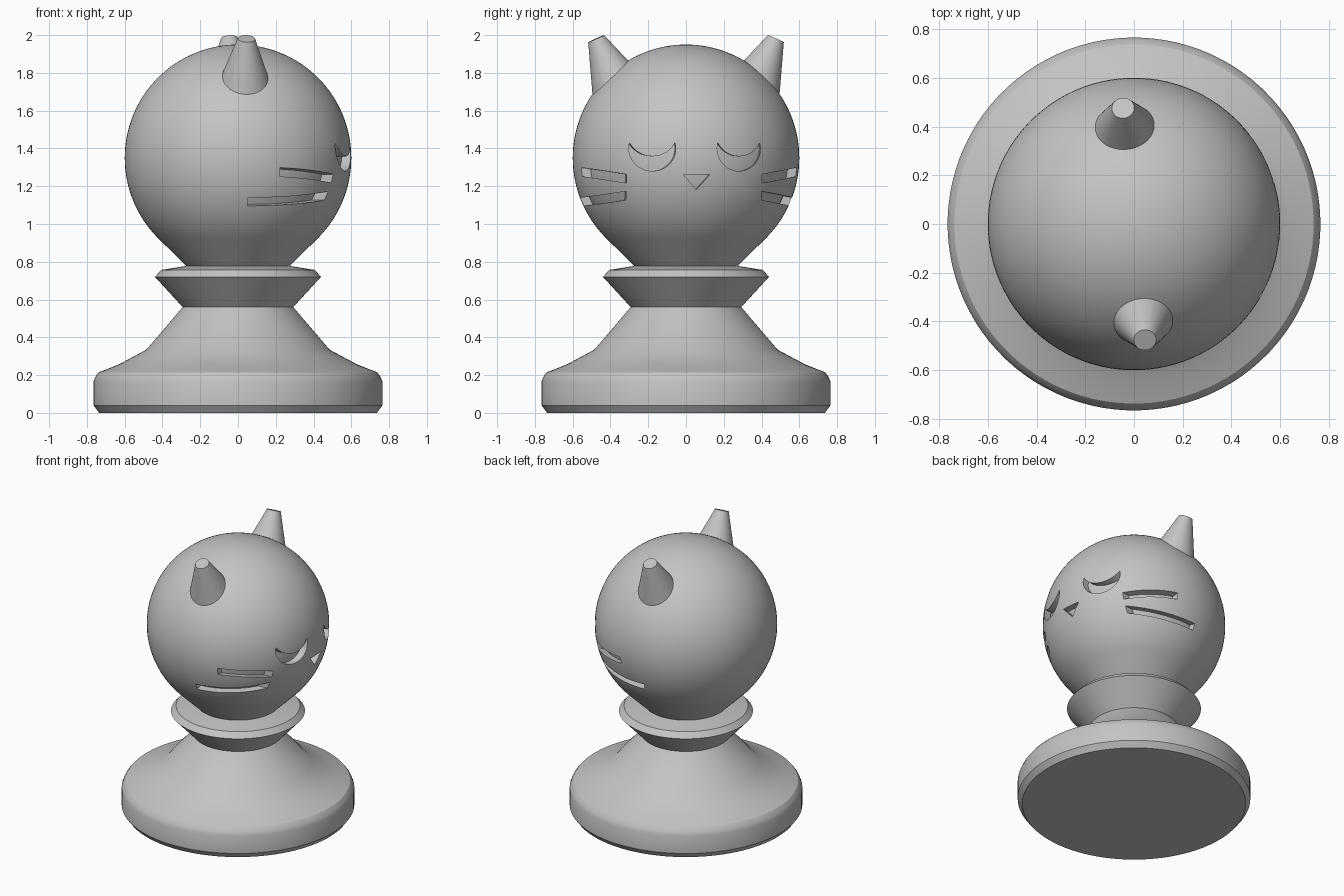
import bpy, bmesh
from math import sin, cos, pi, radians, atan2, sqrt
from mathutils import Vector

cube = bpy.data.objects.get("Cube")
if cube:
    bpy.data.objects.remove(cube, do_unlink=True)

GREY = (0.55, 0.55, 0.55, 1)
mat = bpy.data.materials.new("plain grey")
mat.use_nodes = True
mat.diffuse_color = GREY
mat.node_tree.nodes["Principled BSDF"].inputs["Base Color"].default_value = GREY

TURN = radians(5.4)      # the whole piece is turned slightly
HEAD_Z, HEAD_R, CUT_R = 1.35, 0.6, 0.554


def make_object(name, bm):
    bmesh.ops.recalc_face_normals(bm, faces=bm.faces)
    mesh = bpy.data.meshes.new(name)
    bm.to_mesh(mesh)
    bm.free()
    mesh.materials.append(mat)
    obj = bpy.data.objects.new(name, mesh)
    bpy.context.collection.objects.link(obj)
    return obj


def activate(obj):
    bpy.ops.object.select_all(action='DESELECT')
    obj.select_set(True)
    bpy.context.view_layer.objects.active = obj


def subtract(obj, cutter):
    """Cut one object from another and discard the cutter."""
    cutter.hide_render = True
    mod = obj.modifiers.new("cut", 'BOOLEAN')
    mod.operation = 'DIFFERENCE'
    mod.solver = 'EXACT'
    mod.object = cutter
    activate(obj)
    bpy.ops.object.modifier_apply(modifier=mod.name)
    bpy.data.objects.remove(cutter, do_unlink=True)


def smooth(obj):
    activate(obj)
    bpy.ops.object.shade_smooth_by_angle(angle=radians(29))


def lathe(name, profile, steps=96):
    bm = bmesh.new()
    verts = [bm.verts.new((r, 0, z)) for r, z in profile]
    edges = [bm.edges.new(pair) for pair in zip(verts, verts[1:])]
    bmesh.ops.spin(bm, geom=verts + edges, cent=(0, 0, 0), axis=(0, 0, 1),
                   angle=2 * pi, steps=steps)
    bmesh.ops.remove_doubles(bm, verts=bm.verts, dist=1e-5)
    return make_object(name, bm)


def prism(bm, outline, x_back):
    """Extrude a (y, z) outline forward along x."""
    face = bm.faces.new([bm.verts.new((x_back, y, z)) for y, z in outline])
    out = bmesh.ops.extrude_face_region(bm, geom=[face], use_keep_orig=True)
    moved = [g for g in out["geom"] if isinstance(g, bmesh.types.BMVert)]
    bmesh.ops.translate(bm, verts=moved, vec=(0.75 - x_back, 0, 0))


def arc(cy, cz, r, a0, a1, n):
    return [(cy + r * cos(a0 + (a1 - a0) * i / n),
             cz + r * sin(a0 + (a1 - a0) * i / n)) for i in range(n + 1)]


# Base, collar and head in one turned profile
profile = [(0, 0), (0.735, 0), (0.765, 0.04), (0.765, 0.165), (0.754, 0.193),
           (0.737, 0.215), (0.63, 0.257), (0.485, 0.335), (0.293, 0.56),
           (0.44, 0.72), (0.407, 0.757), (0.274, 0.778)]
profile += arc(0, HEAD_Z, HEAD_R, -pi / 4, pi / 2, 48)
profile[-1] = (0, HEAD_Z + HEAD_R)
body = lathe("body_and_head", profile)

# Face cutters: crescent eyes, whiskers and nose
bm = bmesh.new()
tip_y, tip_z = 0.116, 1.43
for side in (-1, 1):
    eye_y = side * 0.23
    low_z, high_z = 1.40, 1.488
    a = atan2(tip_z - low_z, tip_y)
    b = atan2(tip_z - high_z, tip_y)
    outer = arc(eye_y, low_z, sqrt(tip_y**2 + (tip_z - low_z)**2), a, -pi - a, 28)
    inner = arc(eye_y, high_z, sqrt(tip_y**2 + (tip_z - high_z)**2), -pi - b, b, 20)
    prism(bm, outer + inner[1:-1], 0.3)
    for z, slope, x_back in ((1.24, 0.167, 0.17), (1.15, -0.167, 0.0)):
        y0, y1, h = 0.36, 0.7, 0.023
        z1 = z + slope * (y1 - y0)
        prism(bm, [(side * y0, z - h), (side * y1, z1 - h),
                   (side * y1, z1 + h), (side * y0, z + h)], x_back)
prism(bm, [(-0.07, 1.262), (0.07, 1.262), (0, 1.182)], 0.4)
cutter = make_object("face_cutter", bm)

# Keep the cuts shallow, with a floor that follows the head
bm = bmesh.new()
bmesh.ops.create_uvsphere(bm, u_segments=96, v_segments=64, radius=CUT_R)
bmesh.ops.translate(bm, verts=bm.verts, vec=(0, 0, HEAD_Z))
subtract(cutter, make_object("cut_floor", bm))
subtract(body, cutter)
body.rotation_euler.z = TURN
smooth(body)

# Blunt cone ears leaning outwards
for name, side in (("right_ear", -1), ("left_ear", 1)):
    length = 0.36
    bm = bmesh.new()
    bmesh.ops.create_cone(bm, cap_ends=True, segments=64, depth=length,
                          radius1=0.046 + length * 0.352, radius2=0.046)
    bmesh.ops.translate(bm, verts=bm.verts, vec=(0, 0, -length / 2))
    ear = make_object(name, bm)
    lean = Vector((0, side * 0.41, 0.912))
    ear.data.transform(lean.to_track_quat('Z', 'Y').to_matrix().to_4x4())
    ear.location = Vector((-side * sin(TURN), side * cos(TURN), 0)) * 0.478
    ear.location.z = 1.981
    ear.rotation_euler.z = TURN
    smooth(ear)
